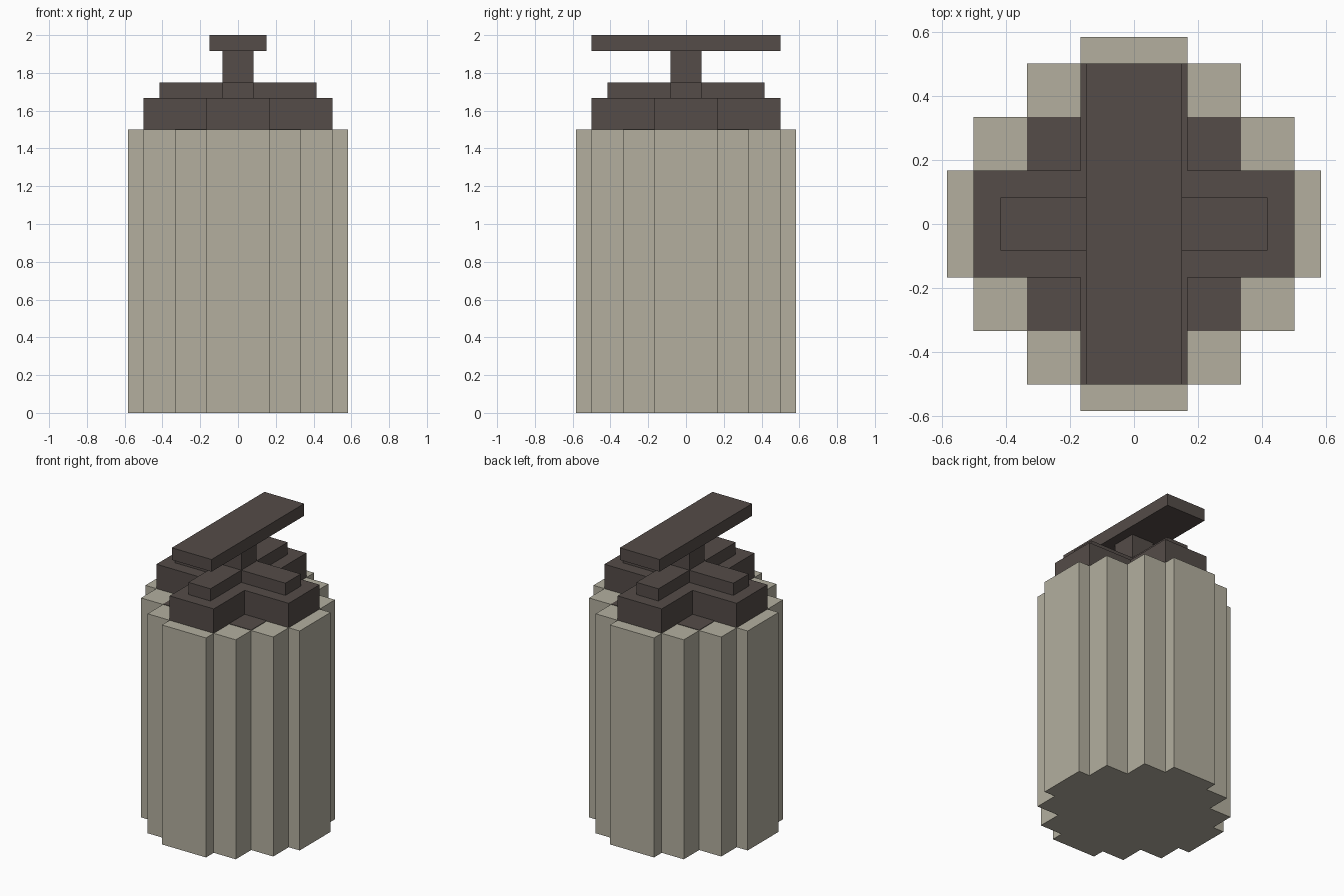
import bpy
import bmesh

cube = bpy.data.objects.get("Cube")
if cube:
    bpy.data.objects.remove(cube, do_unlink=True)


def make_material(name, rgb):
    mat = bpy.data.materials.new(name)
    mat.use_nodes = True
    mat.diffuse_color = (*rgb, 1)
    mat.node_tree.nodes["Principled BSDF"].inputs["Base Color"].default_value = (*rgb, 1)
    return mat


def stepped_prism(name, corners, z0, z1, mat):
    """Upright prism; corners are the outer corners of one quadrant, from +x round to +y."""
    quad = [corners[0]]
    for (_, y0), (x1, y1) in zip(corners, corners[1:]):
        quad += [(x1, y0), (x1, y1)]
    # Mirror the quadrant into a closed outline
    outline = quad + [(-x, y) for x, y in reversed(quad)]
    outline += [(-x, -y) for x, y in quad] + [(x, -y) for x, y in reversed(quad)]

    bm = bmesh.new()
    base = bm.faces.new([bm.verts.new((x, y, z0)) for x, y in outline])
    top = bmesh.ops.extrude_face_region(bm, geom=[base], use_keep_orig=True)["geom"]
    bmesh.ops.translate(bm, vec=(0, 0, z1 - z0),
                        verts=[v for v in top if isinstance(v, bmesh.types.BMVert)])
    bmesh.ops.recalc_face_normals(bm, faces=bm.faces)
    mesh = bpy.data.meshes.new(name)
    bm.to_mesh(mesh)
    bm.free()
    mesh.materials.append(mat)
    obj = bpy.data.objects.new(name, mesh)
    bpy.context.collection.objects.link(obj)
    return obj


stone = make_material("pale stone", (0.451, 0.428, 0.347))
brown = make_material("dark brown", (0.089, 0.072, 0.065))

U = 1 / 12  # grid unit

# Ribbed round body
stepped_prism("body", [(7*U, 2*U), (6*U, 4*U), (4*U, 6*U), (2*U, 7*U)], 0, 18*U, stone)
# Thin dark inlay on top of the body
stepped_prism("top_inlay", [(4*U, 4*U)], 18*U, 18*U + 0.003, brown)
# Two cross-shaped lid tiers
stepped_prism("lower_lid_cross", [(6*U, 2*U), (2*U, 6*U)], 18*U, 20*U, brown)
stepped_prism("upper_lid_cross", [(5*U, U), (U, 5*U)], 20*U, 21*U, brown)
# Stem and long handle
stepped_prism("stem", [(U, U)], 21*U, 23*U, brown)
stepped_prism("handle", [(0.15, 6*U)], 23*U, 2.0, brown)
